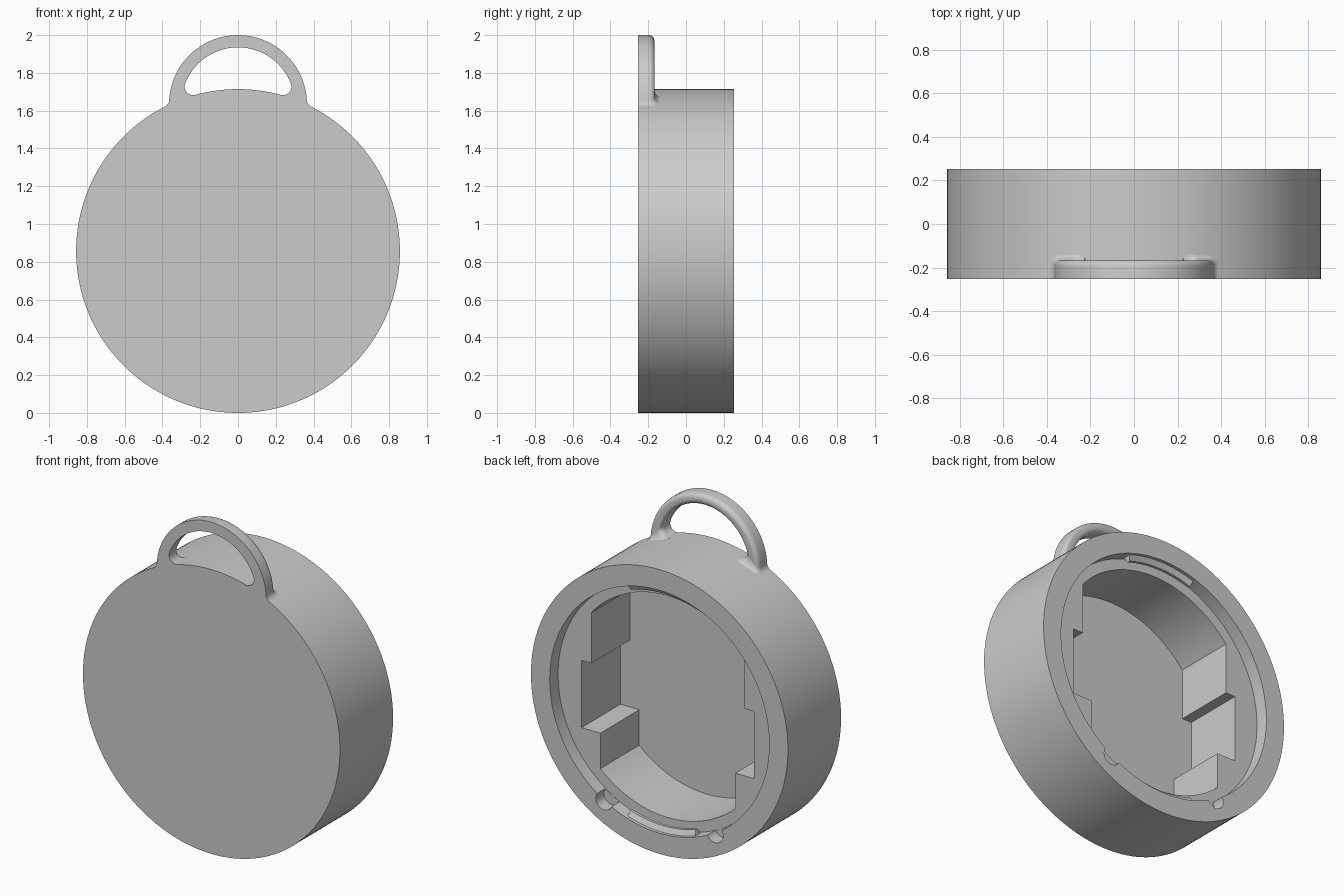
import bpy, bmesh, math
from mathutils import Vector

if "Cube" in bpy.data.objects:
    bpy.data.objects.remove(bpy.data.objects["Cube"], do_unlink=True)

R = 0.857              # case radius, also the height of its centre
FRONT, BACK = -0.253, 0.253
LEDGE = BACK - 0.08    # floor of the lid seat
FLOOR = BACK - 0.45    # floor of the cavity

grey = bpy.data.materials.new("light_grey")
grey.use_nodes = True
colour = (0.6, 0.6, 0.6, 1)
grey.diffuse_color = colour
grey.node_tree.nodes["Principled BSDF"].inputs["Base Color"].default_value = colour


def arc(cx, cz, r, a0, a1, n):
    """Points on an arc in the xz plane, angles in radians."""
    return [Vector((cx + r * math.cos(a0 + (a1 - a0) * i / n),
                    cz + r * math.sin(a0 + (a1 - a0) * i / n))) for i in range(n + 1)]


def circle(cx, cz, r, n):
    return arc(cx, cz, r, 0, math.tau, n)[:-1]


def loft(name, rings):
    """Skin a list of closed rings of 3D points and cap both ends."""
    bm = bmesh.new()
    loops = [[bm.verts.new(p) for p in ring] for ring in rings]
    for a, b in zip(loops, loops[1:]):
        for i in range(len(a)):
            j = (i + 1) % len(a)
            bm.faces.new((a[i], a[j], b[j], b[i]))
    bm.faces.new(loops[0])
    bm.faces.new(loops[-1])
    bmesh.ops.recalc_face_normals(bm, faces=bm.faces)
    mesh = bpy.data.meshes.new(name)
    bm.to_mesh(mesh)
    bm.free()
    mesh.materials.append(grey)
    obj = bpy.data.objects.new(name, mesh)
    bpy.context.collection.objects.link(obj)
    return obj


def prism(name, points, y0, y1):
    return loft(name, [[(p[0], y, p[1]) for p in points] for y in (y0, y1)])


def activate(obj):
    bpy.ops.object.select_all(action='DESELECT')
    obj.select_set(True)
    bpy.context.view_layer.objects.active = obj


def smooth(obj):
    activate(obj)
    bpy.ops.object.shade_smooth_by_angle(angle=math.radians(30))


def cut(obj, cutter):
    cutter.hide_render = True
    mod = obj.modifiers.new("cut", 'BOOLEAN')
    mod.operation, mod.solver, mod.object = 'DIFFERENCE', 'EXACT', cutter
    activate(obj)
    bpy.ops.object.modifier_apply(modifier=mod.name)
    bpy.data.objects.remove(cutter, do_unlink=True)


# Round case with a closed front
case = prism("case", circle(0, R, R, 160), FRONT, BACK)

# Round seat for the lid
cut(case, prism("seat_cutter", circle(0, R, 0.732, 128), LEDGE, BACK + 0.1))

# Deep cavity: a circle with stepped flat sides
CAV = 0.668
UPPER, MIDDLE, LOWER = 0.51, 0.575, 0.45
a_up, a_low = math.acos(UPPER / CAV), math.acos(LOWER / CAV)
steps = [(UPPER, 0.125), (MIDDLE, 0.125), (MIDDLE, -0.28), (LOWER, -0.28)]
outline = arc(0, R, CAV, a_up, math.pi - a_up, 40)
outline += [(-x, R + z) for x, z in steps]
outline += arc(0, R, CAV, math.pi + a_low, math.tau - a_low, 40)
outline += [(x, R + z) for x, z in reversed(steps)]
cut(case, prism("cavity_cutter", outline, FLOOR, BACK + 0.2))

# Two round finger notches at the bottom of the seat
for side in (-1, 1):
    notch = circle(side * 0.37, R - 0.635, 0.055, 32)
    cut(case, prism("notch_cutter", notch, LEDGE + 0.002, BACK + 0.15))
smooth(case)

# Snap ridges at the top and bottom of the seat
for name, middle in (("top_snap_ridge", math.pi / 2), ("bottom_snap_ridge", -math.pi / 2)):
    section = [(0.74, 0.015), (0.70, 0.035), (0.70, 0.052), (0.74, 0.072)]
    rings = []
    for i in range(25):
        a = middle + math.radians(18) * (i / 12 - 1)
        rings.append([(r * math.cos(a), BACK - d, R + r * math.sin(a)) for r, d in section])
    smooth(loft(name, rings))

# Hanging loop: paired outer and inner outlines, filleted into the case
LOOP_Z, OUT_R, IN_R = 1.635, 0.365, 0.30
OUT_F, IN_F = 0.04, 0.045


def fillet_centre(to_loop, to_case):
    gap = LOOP_Z - R
    z = (to_case ** 2 - to_loop ** 2 + gap ** 2) / (2 * gap)
    return math.sqrt(to_case ** 2 - z ** 2), z + R


ox, oz = fillet_centre(OUT_R + OUT_F, R + OUT_F)
ix, iz = fillet_centre(IN_R - IN_F, R + IN_F)
o_loop, i_loop = math.atan2(oz - LOOP_Z, ox), math.atan2(iz - LOOP_Z, ix)
o_case, i_case = math.atan2(oz - R, ox), math.atan2(iz - R, ix)
FIL = 12
outer = [Vector((0.36, 1.59))]
outer += arc(ox, oz, OUT_F, o_case + math.pi, o_loop + math.pi, FIL)
outer += arc(0, LOOP_Z, OUT_R, o_loop, math.pi / 2, 28)[1:]
inner = [Vector((0.21, 1.65))]
inner += arc(ix, iz, IN_F, i_case - math.pi, i_loop, FIL)
inner += arc(0, LOOP_Z, IN_R, i_loop, math.pi / 2, 28)[1:]

rings = []
for k, (o, i) in enumerate(zip(outer, inner)):
    # The back swells slightly where the loop meets the case
    back = -0.167 + 0.045 * max(0, 1 - k / FIL) ** 2
    across = (i - o).normalized()
    rad = 0.03
    ring = [(o.x, FRONT, o.y), (i.x, FRONT, i.y)]
    for base, direction, order in ((i, -across, 1), (o, across, -1)):
        corner = []
        for s in range(7):
            t = math.pi / 2 * s / 6
            p = base + direction * rad * (1 - math.cos(t))
            corner.append((p.x, back - rad + rad * math.sin(t), p.y))
        ring += corner[::order]
    rings.append(ring)
rings += [[(-x, y, z) for x, y, z in ring] for ring in reversed(rings[:-1])]
smooth(loft("hanging_loop", rings))
